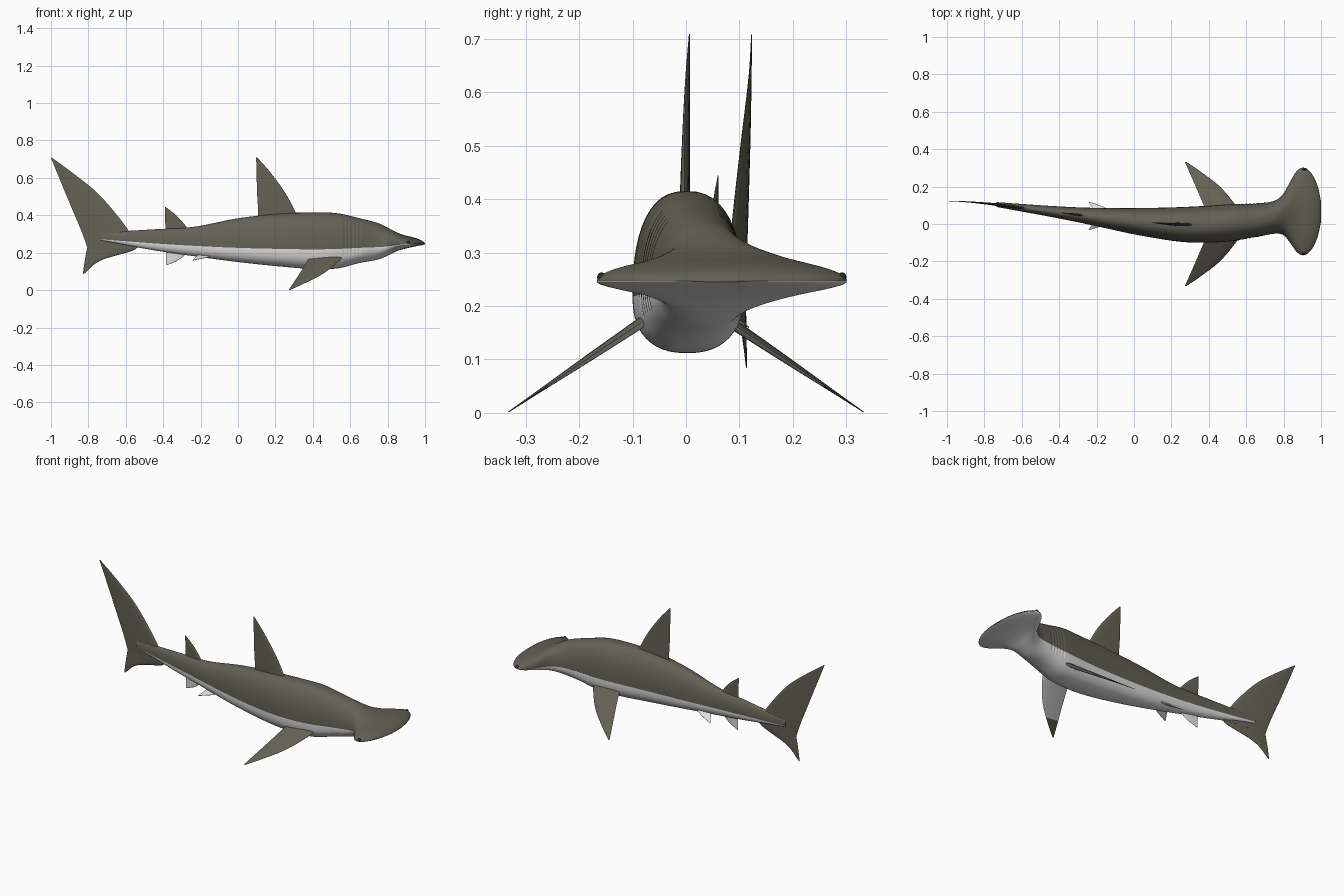
import bpy, bmesh, math
from mathutils import Vector


def material(name, rgb):
    m = bpy.data.materials.new(name)
    m.diffuse_color = (*rgb, 1)
    return m


OLIVE = material("olive back", (0.125, 0.12, 0.088))
PALE = material("pale belly", (0.72, 0.72, 0.72))
BLACK = material("eye black", (0.02, 0.02, 0.02))


def sample(rows, x):
    """Smooth interpolation of table rows keyed by their first column."""
    x = min(max(x, rows[0][0]), rows[-1][0])
    i = max(k for k in range(len(rows) - 1) if rows[k][0] <= x)
    a, b = rows[i], rows[i + 1]
    p, q = rows[max(i - 1, 0)], rows[min(i + 2, len(rows) - 1)]
    h = b[0] - a[0]
    t = (x - a[0]) / h
    out = []
    for c in range(1, len(a)):
        ma = (b[c] - p[c]) / (b[0] - p[0]) * h
        mb = (q[c] - a[c]) / (q[0] - a[0]) * h
        out.append((2*t**3 - 3*t*t + 1) * a[c] + (t**3 - 2*t*t + t) * ma
                   + (3*t*t - 2*t**3) * b[c] + (t**3 - t*t) * mb)
    return out


def loft(name, rings, mats, rule, angle=40):
    """Skin closed rings; rule(ring, segment) picks the material slot."""
    bm = bmesh.new()
    vs = [[bm.verts.new(p) for p in r] for r in rings]
    n = len(rings[0])
    for i in range(len(vs) - 1):
        for j in range(n):
            k = (j + 1) % n
            f = bm.faces.new((vs[i][j], vs[i][k], vs[i+1][k], vs[i+1][j]))
            f.material_index = rule(i, j)
    bm.faces.new(vs[0])
    bm.faces.new(vs[-1])
    bmesh.ops.recalc_face_normals(bm, faces=bm.faces)
    me = bpy.data.meshes.new(name)
    bm.to_mesh(me)
    bm.free()
    ob = bpy.data.objects.new(name, me)
    bpy.context.collection.objects.link(ob)
    for m in mats:
        me.materials.append(m)
    bpy.ops.object.select_all(action='DESELECT')
    bpy.context.view_layer.objects.active = ob
    ob.select_set(True)
    bpy.ops.object.shade_smooth_by_angle(angle=math.radians(angle))
    return ob


# Body: x, centre y, half width, top z, colour line z, bottom z, squareness
BODY = [
    (-0.735, 0.104, 0.013, 0.308, 0.272, 0.265, 2.0),
    (-0.45, 0.068, 0.029, 0.325, 0.250, 0.213, 2.1),
    (-0.24, 0.042, 0.045, 0.338, 0.237, 0.182, 2.2),
    (0.00, 0.015, 0.070, 0.384, 0.226, 0.150, 2.3),
    (0.24, -0.002, 0.092, 0.410, 0.220, 0.125, 2.4),
    (0.40, -0.001, 0.099, 0.415, 0.218, 0.113, 2.4),
    (0.53, 0.008, 0.099, 0.411, 0.220, 0.116, 2.4),
    (0.65, 0.020, 0.091, 0.384, 0.226, 0.145, 2.3),
    (0.75, 0.036, 0.088, 0.358, 0.230, 0.164, 2.1),
    (0.80, 0.052, 0.112, 0.334, 0.234, 0.184, 2.0),
    (0.84, 0.064, 0.172, 0.313, 0.239, 0.204, 1.9),
    (0.87, 0.067, 0.216, 0.300, 0.243, 0.215, 1.9),
    (0.90, 0.067, 0.234, 0.291, 0.246, 0.223, 2.0),
    (0.93, 0.067, 0.224, 0.284, 0.247, 0.230, 2.0),
    (0.96, 0.067, 0.186, 0.275, 0.247, 0.236, 2.0),
    (0.985, 0.067, 0.125, 0.263, 0.247, 0.241, 2.0),
    (1.00, 0.067, 0.055, 0.250, 0.247, 0.245, 2.0),
]
SEG, RINGS = 48, 340


def body_ring(x):
    cy, hw, top, mid, bot, n = sample(BODY, x)
    # five shallow gill grooves on the flanks
    groove = sum(math.exp(-((x - 0.57 - 0.02 * g) / 0.004) ** 2) for g in range(5))
    ring = []
    for j in range(SEG):
        a = 2 * math.pi * j / SEG
        c, s = math.cos(a), math.sin(a)
        w = hw - (0.004 * groove if abs(c) > 0.5 and s > -0.3 else 0)
        y = math.copysign(abs(c) ** (2 / n), c) * w
        z = math.copysign(abs(s) ** (2 / n), s) * ((top - mid) if s > 0 else (mid - bot))
        ring.append((x, cy + y, mid + z))
    return ring


loft("body_and_head",
     [body_ring(-0.735 + 1.735 * i / RINGS) for i in range(RINGS + 1)],
     [OLIVE, PALE], lambda i, j: 0 if j < SEG // 2 else 1, 60)

# Swimming curve of the spine, reaching past the body to the tail tip
SPINE = [(-1.0, 0.123), (-0.9, 0.119)] + [(r[0], r[1]) for r in BODY]


def fin(name, rows, place, normal, mats, rule=lambda s, up: 0, n=20, m=24):
    """Rows: span 0-1, leading u, v, trailing u, v, half thickness."""
    rings = []
    for i in range(n + 1):
        lu, lv, tu, tv, th = sample(rows, i / n)
        ring = []
        for j in range(m):
            a = 2 * math.pi * j / m
            k = (1 + math.cos(a)) / 2
            p = Vector(place(tu + (lu - tu) * k, tv + (lv - tv) * k))
            ring.append(p + Vector(normal) * th * math.sin(a) * (0.4 + 0.8 * k))
        rings.append(ring)
    return loft(name, rings, mats, lambda i, j: rule(i / n, j < m // 2))


def on_spine(x, z):
    return (x, sample(SPINE, x)[0], z)


SIDE = (0, 1, 0)

# Fins on the centre line
fin("dorsal_fin", [
    (0, 0.330, 0.37, 0.105, 0.37, 0.011),
    (0.12, 0.312, 0.41, 0.108, 0.41, 0.010),
    (0.45, 0.250, 0.524, 0.102, 0.52, 0.007),
    (0.78, 0.168, 0.636, 0.099, 0.63, 0.004),
    (1, 0.103, 0.709, 0.097, 0.708, 0.001)], on_spine, SIDE, [OLIVE])
fin("second_dorsal_fin", [
    (0, -0.265, 0.31, -0.385, 0.31, 0.007),
    (0.2, -0.275, 0.337, -0.388, 0.337, 0.006),
    (0.6, -0.325, 0.395, -0.390, 0.393, 0.004),
    (1, -0.386, 0.444, -0.391, 0.443, 0.001)], on_spine, SIDE, [OLIVE])
fin("anal_fin", [
    (0, -0.265, 0.22, -0.385, 0.22, 0.006),
    (0.3, -0.280, 0.192, -0.386, 0.195, 0.005),
    (0.7, -0.325, 0.157, -0.386, 0.162, 0.003),
    (1, -0.378, 0.134, -0.386, 0.133, 0.001)], on_spine, SIDE, [PALE])
fin("tail_upper_lobe", [
    (0, -0.537, 0.225, -0.805, 0.225, 0.010),
    (0.22, -0.590, 0.326, -0.835, 0.310, 0.010),
    (0.55, -0.740, 0.508, -0.896, 0.455, 0.006),
    (0.8, -0.875, 0.620, -0.950, 0.585, 0.003),
    (1, -0.995, 0.708, -1.000, 0.707, 0.001)], on_spine, SIDE, [OLIVE])
fin("tail_lower_lobe", [
    (0, -0.537, 0.232, -0.803, 0.235, 0.010),
    (0.15, -0.560, 0.212, -0.808, 0.218, 0.009),
    (0.55, -0.735, 0.158, -0.820, 0.155, 0.005),
    (1, -0.822, 0.088, -0.830, 0.084, 0.001)], on_spine, SIDE, [OLIVE])

# Paired fins: u runs along the body, v runs out along the span
for side, label in ((1, "left"), (-1, "right")):
    fin("pectoral_fin_" + label, [
        (0, 0.560, 0.0, 0.382, 0.0, 0.012),
        (0.12, 0.543, 0.12, 0.372, 0.12, 0.011),
        (0.5, 0.455, 0.51, 0.330, 0.50, 0.007),
        (0.8, 0.350, 0.82, 0.295, 0.80, 0.003),
        (1, 0.280, 1.0, 0.272, 1.0, 0.001)],
        lambda u, v: (u, side * (0.07 + 0.262 * v), 0.178 - 0.176 * v),
        (0, side * 0.56, 0.83), [OLIVE, PALE],
        lambda s, up: 0 if up or s > 0.68 else 1)
    fin("pelvic_fin_" + label, [
        (0, -0.115, 0.0, -0.215, 0.0, 0.006),
        (0.5, -0.165, 0.5, -0.228, 0.5, 0.004),
        (1, -0.236, 1.0, -0.243, 1.0, 0.001)],
        lambda u, v: (u, 0.043 + side * (0.025 + 0.05 * v), 0.190 - 0.03 * v),
        (0, side * 0.5, 0.86), [PALE])
    # Eye at the tip of each head lobe
    bpy.ops.mesh.primitive_uv_sphere_add(segments=20, ring_count=12, radius=0.011,
                                         location=(0.91, 0.067 + side * 0.225, 0.254))
    eye = bpy.context.object
    eye.name = "eye_" + label
    eye.scale = (1.0, 0.75, 0.8)
    eye.data.materials.append(BLACK)
    bpy.ops.object.shade_smooth()
